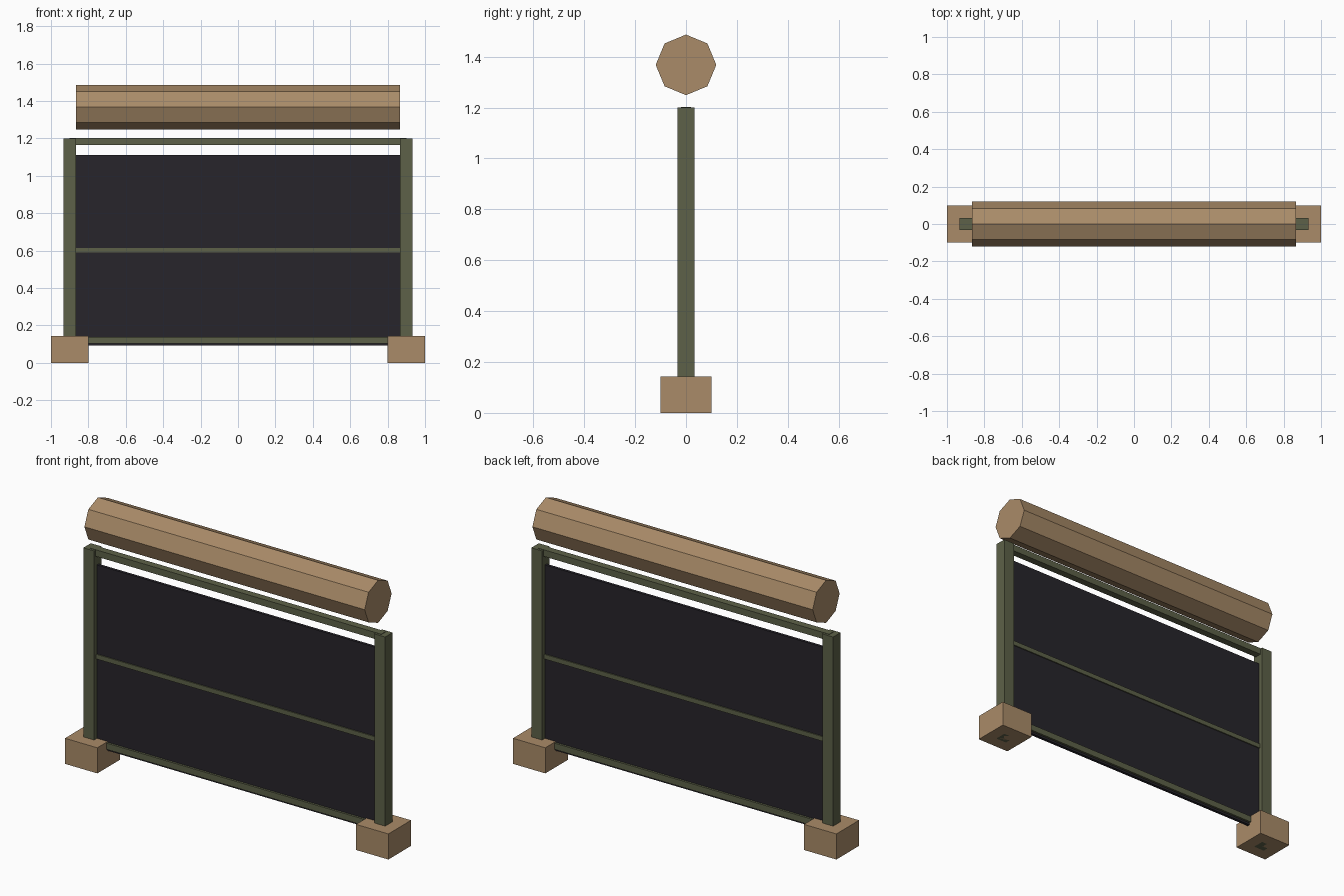
import bpy
import math

if "Cube" in bpy.data.objects:
    bpy.data.objects.remove(bpy.data.objects["Cube"])


def material(name, color):
    m = bpy.data.materials.new(name)
    m.diffuse_color = (*color, 1)
    m.use_nodes = True
    m.node_tree.nodes["Principled BSDF"].inputs["Base Color"].default_value = m.diffuse_color
    return m


wood = material("wood", (0.40, 0.26, 0.14))
metal = material("green_metal", (0.11, 0.12, 0.065))
dark = material("dark_panel", (0.02, 0.018, 0.024))


def box(name, x, y, z, mat):
    """Box spanning the given (min, max) ranges."""
    spans = (x, y, z)
    bpy.ops.mesh.primitive_cube_add(size=1, location=[(a + b) / 2 for a, b in spans])
    o = bpy.context.object
    o.name = name
    o.scale = [b - a for a, b in spans]
    bpy.ops.object.transform_apply(location=False, rotation=False, scale=True)
    o.data.materials.append(mat)
    return o


# Feet and posts on both sides
for side, s in (("left", -1), ("right", 1)):
    box(side + "_foot", sorted((s * 0.8, s * 1.0)), (-0.1, 0.1), (0, 0.143), wood)
    box(side + "_post", sorted((s * 0.867, s * 0.933)), (-0.033, 0.033), (0, 1.2), metal)

# Horizontal rails
box("top_rail", (-0.9, 0.9), (-0.02, 0.02), (1.165, 1.202), metal)
box("middle_rail", (-0.88, 0.88), (-0.014, 0.014), (0.589, 0.615), metal)
box("bottom_rail", (-0.88, 0.88), (-0.02, 0.02), (0.104, 0.139), metal)

# Thin hanging panel
box("panel", (-0.867, 0.867), (-0.008, 0.008), (0.092, 1.112), dark)

# Eight-sided roll above the frame, one edge pointing straight up
bpy.ops.mesh.primitive_cylinder_add(vertices=8, radius=0.119, depth=1.733,
                                    location=(0, 0, 1.368),
                                    rotation=(0, math.pi / 2, 0))
roll = bpy.context.object
roll.name = "top_roll"
roll.data.materials.append(wood)
